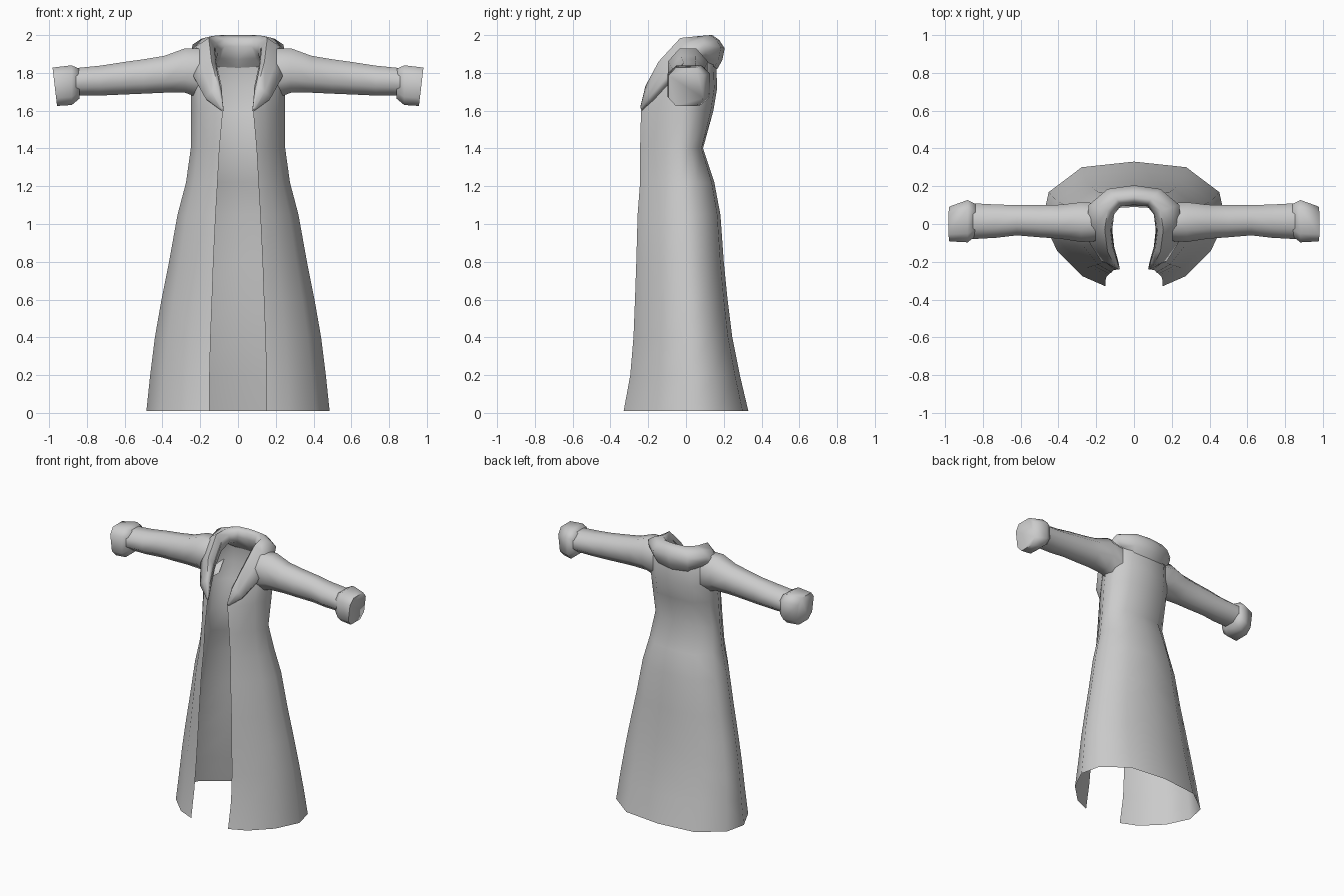
import bpy, bmesh, math
from mathutils import Vector

cloth = bpy.data.materials.new("grey cloth")
cloth.diffuse_color = (0.6, 0.6, 0.6, 1)


def loft(name, rows, closed=False, cap_start=False, cap_end=False, angle=80):
    """Skin rows of points, mirror across x and shade smooth."""
    bm = bmesh.new()
    rings = [[bm.verts.new(p) for p in row] for row in rows]
    n = len(rings[0])
    for a, b in zip(rings, rings[1:]):
        for i in range(n if closed else n - 1):
            j = (i + 1) % n
            bm.faces.new((a[i], a[j], b[j], b[i]))
    for ring, cap in ((rings[0], cap_start), (rings[-1], cap_end)):
        if cap:
            bm.faces.new(ring)
    bmesh.ops.recalc_face_normals(bm, faces=bm.faces)
    mesh = bpy.data.meshes.new(name)
    bm.to_mesh(mesh)
    bm.free()
    mesh.materials.append(cloth)
    ob = bpy.data.objects.new(name, mesh)
    bpy.context.collection.objects.link(ob)
    mirror = ob.modifiers.new("mirror", 'MIRROR')
    mirror.merge_threshold = 0.001
    bpy.ops.object.select_all(action='DESELECT')
    ob.select_set(True)
    bpy.context.view_layer.objects.active = ob
    bpy.ops.object.shade_smooth_by_angle(angle=math.radians(angle))
    return ob


# Open-fronted robe: z, half gap, front y, half width, side y, back y
levels = [
    (0.01, 0.150, -0.330, 0.485, 0.02, 0.330),
    (0.20, 0.150, -0.295, 0.465, 0.02, 0.285),
    (0.40, 0.145, -0.278, 0.440, 0.01, 0.245),
    (0.60, 0.137, -0.270, 0.405, 0.00, 0.220),
    (0.80, 0.130, -0.263, 0.365, -0.01, 0.200),
    (1.05, 0.118, -0.256, 0.320, -0.02, 0.182),
    (1.22, 0.108, -0.243, 0.275, -0.03, 0.150),
    (1.40, 0.098, -0.243, 0.250, -0.04, 0.090),
    (1.60, 0.080, -0.238, 0.250, -0.02, 0.145),
    (1.72, 0.085, -0.195, 0.250, 0.00, 0.165),
    (1.84, 0.110, -0.100, 0.240, 0.02, 0.160),
    (1.93, 0.120, -0.020, 0.190, 0.03, 0.140),
]
body = []
for z, g, f, w, s, b in levels:
    d = w - g
    body.append([(g, f, z), (g + 0.36 * d, f * 0.84, z), (g + 0.76 * d, f * 0.44, z),
                 (w, s, z), (0.93 * w, s + 0.48 * (b - s), z), (0.57 * w, 0.91 * b, z), (0, b, z)])
loft("robe_body", body)


def ring(x, cy, ry, z0, z1, n=8, power=1.0, lean=0.0):
    """Cross-section across the arm; power below 1 makes it boxier."""
    cz, rz, pts = (z0 + z1) / 2, (z1 - z0) / 2, []
    for k in range(n):
        t = 2 * math.pi * (k + 0.5) / n
        c, s = math.cos(t), math.sin(t)
        c = math.copysign(abs(c) ** power, c) / math.cos(math.pi / n) ** power
        s = math.copysign(abs(s) ** power, s) / math.cos(math.pi / n) ** power
        pts.append((x + lean * s, cy + ry * c, cz + rz * s))
    return pts


# Sleeves: x, centre y, half depth, bottom z, top z
arm = [
    (0.19, 0.010, 0.10, 1.66, 1.930),
    (0.28, 0.010, 0.105, 1.695, 1.930),
    (0.39, 0.012, 0.090, 1.695, 1.890),
    (0.50, 0.015, 0.085, 1.690, 1.872),
    (0.62, 0.020, 0.080, 1.685, 1.855),
    (0.73, 0.015, 0.088, 1.680, 1.838),
    (0.86, 0.015, 0.095, 1.680, 1.825),
]
loft("sleeve", [ring(*a) for a in arm], closed=True)

# Turned-back cuffs, closed at both ends
cuff = [
    ring(0.838, 0.020, 0.085, 1.665, 1.820, power=0.6),
    ring(0.880, 0.015, 0.112, 1.630, 1.840, power=0.6),
    ring(0.970, 0.000, 0.092, 1.625, 1.828, power=0.6, lean=0.012),
]
loft("cuff", cuff, closed=True, cap_start=True, cap_end=True)

# Thick rolled collar: inner, top, outer and under points from nape to lapel tip
collar = [
    [(0, 0.10, 1.94), (0, 0.14, 2.0), (0, 0.205, 1.93), (0, 0.165, 1.82)],
    [(0.07, 0.095, 1.94), (0.09, 0.13, 2.0), (0.14, 0.185, 1.935), (0.12, 0.15, 1.83)],
    [(0.105, 0.05, 1.91), (0.14, 0.07, 1.995), (0.24, 0.10, 1.95), (0.20, 0.10, 1.87)],
    [(0.115, -0.03, 1.87), (0.155, -0.03, 1.985), (0.25, 0.0, 1.90), (0.21, 0.01, 1.83)],
    [(0.105, -0.12, 1.78), (0.14, -0.145, 1.86), (0.235, -0.10, 1.78), (0.19, -0.09, 1.74)],
    [(0.085, -0.19, 1.68), (0.105, -0.215, 1.73), (0.175, -0.195, 1.67), (0.14, -0.17, 1.65)],
    [(0.075, -0.235, 1.60), (0.082, -0.242, 1.62), (0.095, -0.236, 1.61), (0.088, -0.232, 1.60)],
]


def rounded(pts):
    """Add softened midpoints between the four control points."""
    vs = [Vector(p) for p in pts]
    mid = sum(vs, Vector()) / 4
    out = []
    for a, b in zip(vs, vs[1:] + vs[:1]):
        m = (a + b) / 2
        m += (m - mid) * 0.2
        if pts[0][0] == 0:
            m.x = 0
        m.z = min(m.z, 2.0)
        out += [a, m]
    return out


loft("collar", [rounded(r) for r in collar], closed=True, cap_end=True)
